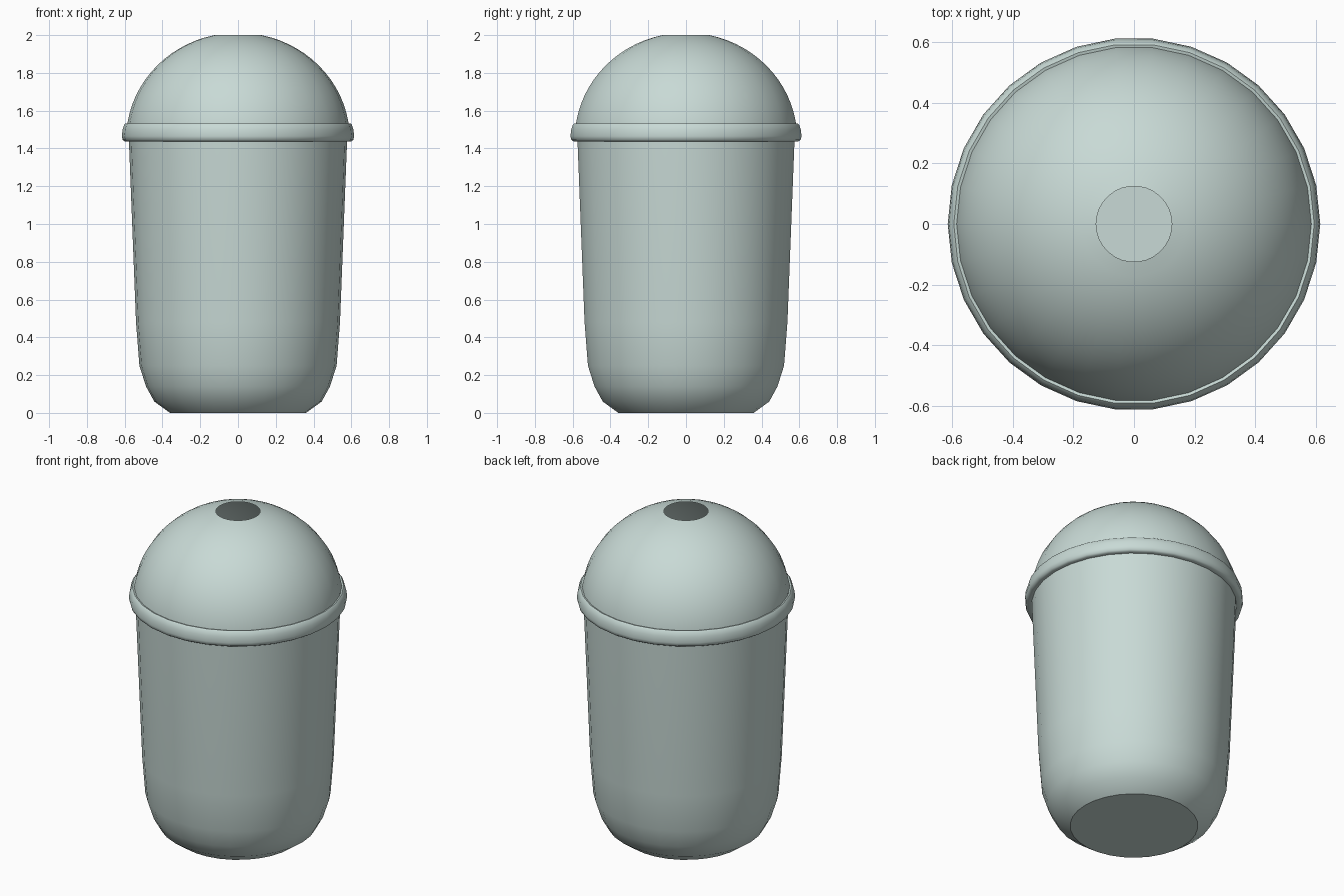
import bpy, bmesh, math

if "Cube" in bpy.data.objects:
    bpy.data.objects.remove(bpy.data.objects["Cube"])

SIDES = 30

mat = bpy.data.materials.new("pale_grey_green")
mat.diffuse_color = (0.58, 0.70, 0.67, 1)
mat.use_nodes = True
mat.node_tree.nodes["Principled BSDF"].inputs["Base Color"].default_value = mat.diffuse_color


def lathe(name, profile, cap_bottom=False, angle=40):
    """Spin an (r, z) profile, listed bottom to top on the outside, around z."""
    bm = bmesh.new()
    rings = []
    for r, z in profile:
        rings.append([bm.verts.new((r * math.cos(2 * math.pi * i / SIDES),
                                    r * math.sin(2 * math.pi * i / SIDES), z))
                      for i in range(SIDES)])
    for low, high in zip(rings, rings[1:]):
        for i in range(SIDES):
            j = (i + 1) % SIDES
            bm.faces.new((low[i], low[j], high[j], high[i]))
    if cap_bottom:
        bm.faces.new(rings[0][::-1])
    mesh = bpy.data.meshes.new(name)
    bm.to_mesh(mesh)
    bm.free()
    mesh.materials.append(mat)
    ob = bpy.data.objects.new(name, mesh)
    bpy.context.collection.objects.link(ob)
    bpy.ops.object.select_all(action='DESELECT')
    ob.select_set(True)
    bpy.context.view_layer.objects.active = ob
    bpy.ops.object.shade_smooth_by_angle(angle=math.radians(angle))
    return ob


# Tapered cup with rounded base
lathe("cup", [(0.36, 0), (0.443, 0.06), (0.487, 0.14), (0.522, 0.25),
              (0.54, 0.48), (0.578, 1.45)], cap_bottom=True, angle=34)

# Rolled rim of the lid
lathe("lid_rim", [(0.575, 1.44), (0.598, 1.437), (0.61, 1.445), (0.615, 1.465),
                  (0.611, 1.50), (0.603, 1.525), (0.595, 1.533), (0.584, 1.53)],
      angle=60)

# Domed lid with open straw hole
N = 16
end = math.acos(0.125 / 0.592)
height = (2.0 - 1.45) / math.sin(end)
lathe("dome_lid", [(0.592 * math.cos(end * k / N), 1.45 + height * math.sin(end * k / N))
                   for k in range(N + 1)])
